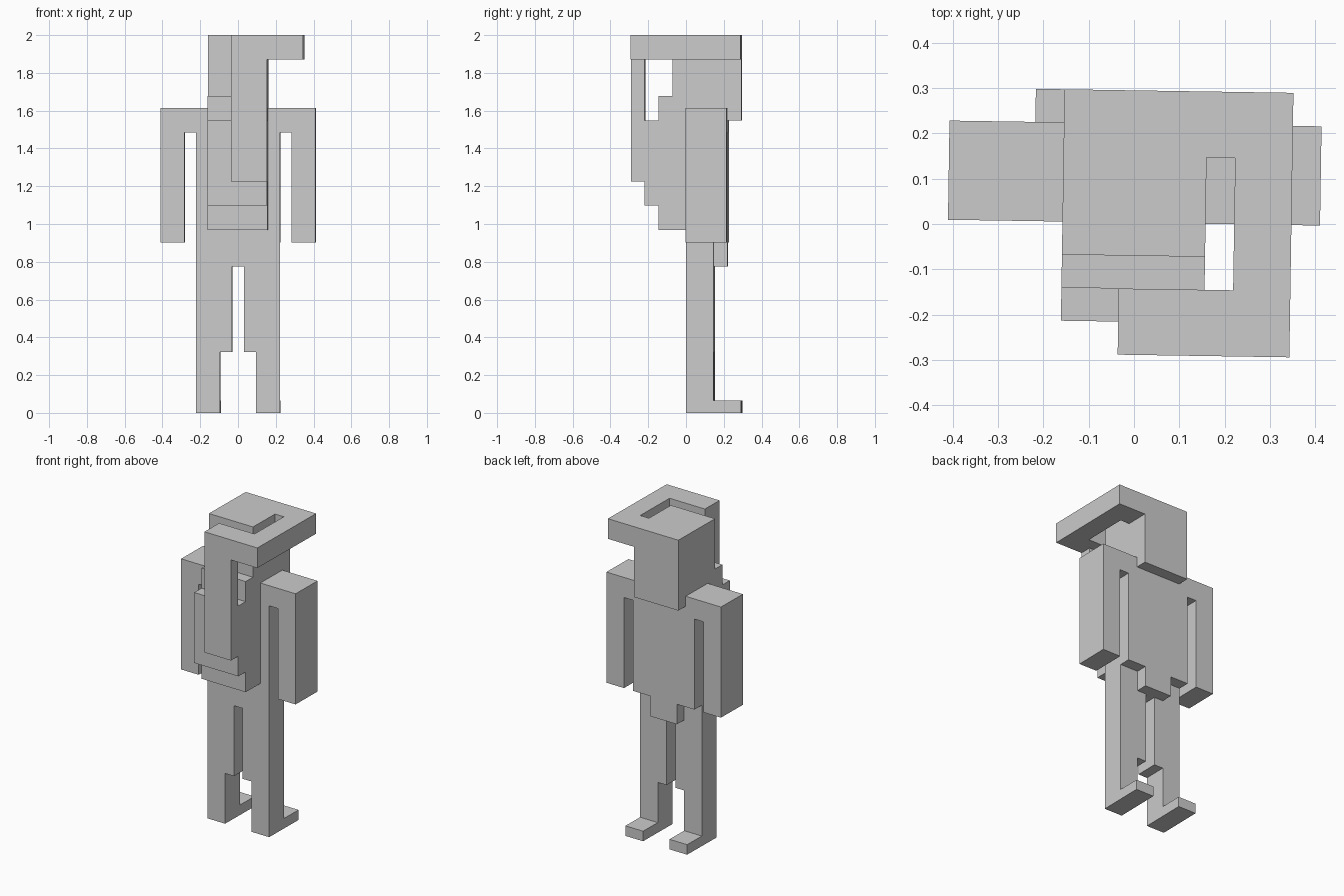
import bpy
import bmesh
from mathutils import Matrix, Vector

old = bpy.data.objects.get("Cube")
if old:
    bpy.data.objects.remove(old, do_unlink=True)

# Grid cell size, and the slight turn of the whole figure
CELL = Vector((0.0632, 0.073, 2 / 31))
PLACE = Matrix.Translation((0, 0.003, 0)) @ Matrix.Rotation(-0.0155, 4, "Z")

grey = bpy.data.materials.new("plain grey")
grey.use_nodes = True
grey.diffuse_color = (0.6, 0.6, 0.6, 1)
grey.node_tree.nodes["Principled BSDF"].inputs["Base Color"].default_value = (0.6, 0.6, 0.6, 1)


def slab(name, axis, outline, start, end):
    """Extrude an outline, given in grid cells, along one axis."""
    bm = bmesh.new()

    def point(a, b, depth):
        co = [a, b]
        co.insert(axis, depth)
        return bm.verts.new(PLACE @ Vector(c * s for c, s in zip(co, CELL)))

    face = bm.faces.new([point(a, b, start) for a, b in outline])
    step = Vector((0, 0, 0))
    step[axis] = (end - start) * CELL[axis]
    grown = bmesh.ops.extrude_face_region(bm, geom=[face], use_keep_orig=True)
    moved = [g for g in grown["geom"] if isinstance(g, bmesh.types.BMVert)]
    bmesh.ops.translate(bm, verts=moved, vec=PLACE.to_3x3() @ step)
    bmesh.ops.recalc_face_normals(bm, faces=bm.faces)
    mesh = bpy.data.meshes.new(name)
    bm.to_mesh(mesh)
    bm.free()
    mesh.materials.append(grey)
    obj = bpy.data.objects.new(name, mesh)
    bpy.context.collection.objects.link(obj)
    return obj


def rect(a0, a1, b0, b1):
    return [(a0, b0), (a1, b0), (a1, b1), (a0, b1)]


def mirrored(half):
    return half + [(-a, b) for a, b in reversed(half)]


X, Y, Z = range(3)

# Torso, shoulders and arms share one front silhouette
slab("torso_and_arms", Y, mirrored(
    [(3.5, 14), (3.5, 23), (4.5, 23), (4.5, 14), (6.5, 14), (6.5, 25)]), 0, 3)

# Hips with both legs, narrower below the knee
slab("legs", Y, mirrored(
    [(0.5, 12), (0.5, 5), (1.5, 5), (1.5, 0), (3.5, 0), (3.5, 14)]), 0, 2)

# Feet pointing back, and the tab behind the hips
for side, name in ((1, "left_foot"), (-1, "right_foot")):
    slab(name, Y, rect(side * 1.5, side * 3.5, 0, 1), 2, 4)
slab("hip_tab", Y, rect(-1.5, 1.5, 12, 14), 2, 3)

# Head and stepped chest share one side silhouette
slab("head_and_chest", X, [
    (-2, 15), (0, 15), (0, 25), (3, 25), (3, 24), (4, 24), (4, 31), (-1, 31),
    (-1, 26), (-2, 26), (-2, 24), (-3, 24), (-3, 17), (-2, 17)], -2.5, 2.5)

# Flat brim wrapping one side and the front
slab("brim", Z, [
    (2.5, 4), (5.5, 4), (5.5, -4), (-0.5, -4), (-0.5, -2), (3.5, -2),
    (3.5, 2), (2.5, 2)], 29, 31)

# Panel hanging from the brim down the chest
slab("front_panel", Y, rect(-0.5, 2.5, 19, 29), -4, -3)
